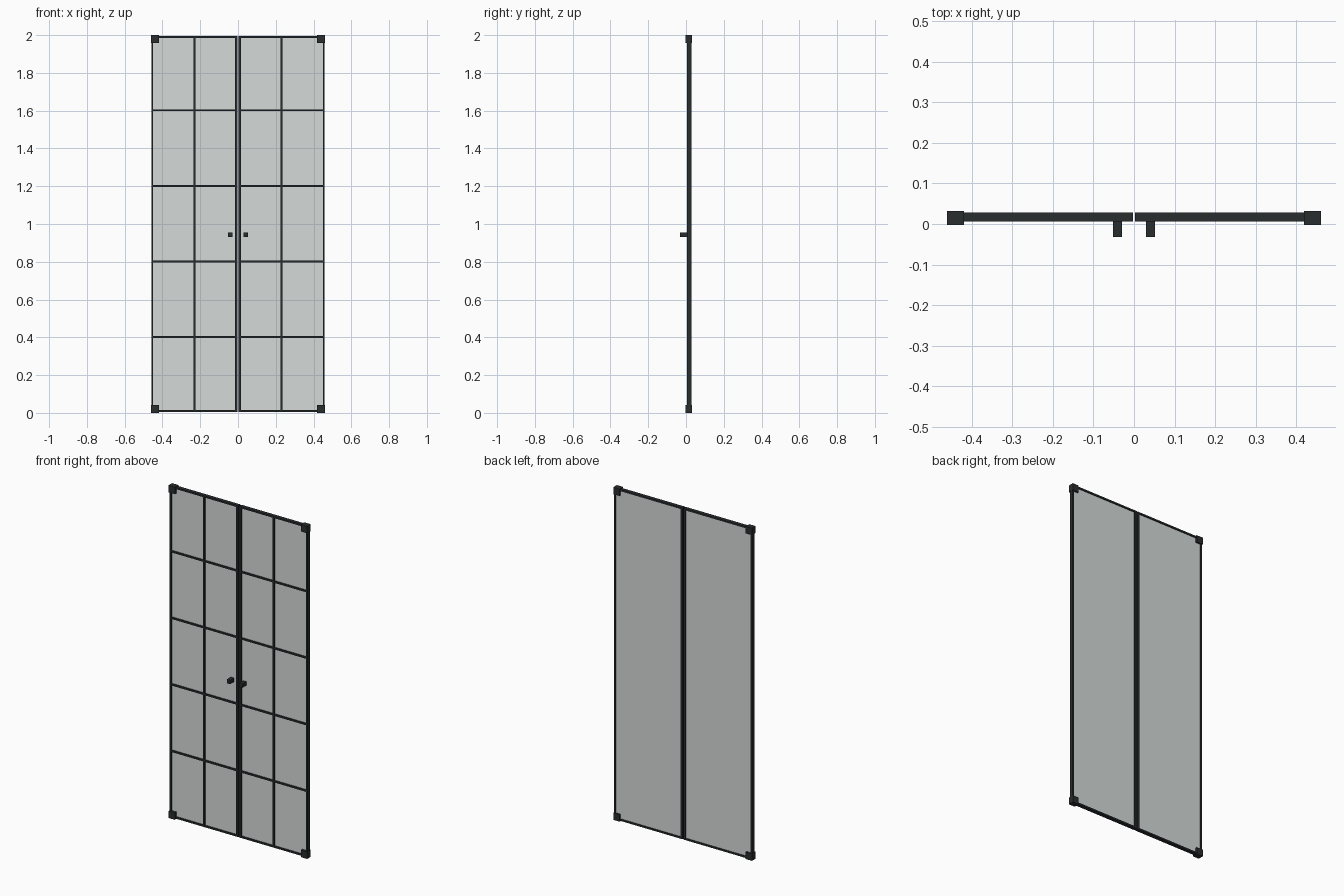
import bpy

if "Cube" in bpy.data.objects:
    bpy.data.objects.remove(bpy.data.objects["Cube"])


def material(name, color):
    mat = bpy.data.materials.new(name)
    mat.diffuse_color = color
    mat.use_nodes = True
    mat.node_tree.nodes["Principled BSDF"].inputs["Base Color"].default_value = mat.diffuse_color
    return mat


DARK = material("dark_metal", (0.022, 0.026, 0.028, 1))
GLASS = material("grey_glass", (0.66, 0.70, 0.69, 1))


def box(name, x, y, z, mat=DARK):
    """Box spanning the given (min, max) range on each axis."""
    bpy.ops.mesh.primitive_cube_add(size=1)
    ob = bpy.context.object
    ob.name = name
    ob.location = [(a + b) / 2 for a, b in (x, y, z)]
    ob.scale = [abs(b - a) for a, b in (x, y, z)]
    bpy.ops.object.transform_apply(location=False, rotation=False, scale=True)
    ob.data.materials.append(mat)
    return ob


INNER, OUTER = 0.003, 0.459        # door leaf extents from the centre line
BOTTOM, TOP = 0.004, 1.996
FRAME_Y = (0.006, 0.028)
BAR = 0.01                         # frame and glazing bar width
STILE = 0.014                      # meeting stile width

for side, s in (("left", -1), ("right", 1)):
    def part(name, x, y, z, mat=DARK):
        return box(f"{side}_{name}", (s * x[0], s * x[1]), y, z, mat)

    # Door frame
    part("meeting_stile", (INNER, INNER + STILE), FRAME_Y, (BOTTOM, TOP))
    part("outer_stile", (OUTER - BAR, OUTER), FRAME_Y, (BOTTOM, TOP))
    rail_x = (INNER + STILE, OUTER - BAR)
    part("bottom_rail", rail_x, FRAME_Y, (BOTTOM, BOTTOM + BAR))
    part("top_rail", rail_x, FRAME_Y, (TOP - BAR, TOP))

    # Glass pane
    part("glass", rail_x, (0.014, 0.022), (BOTTOM + BAR, TOP - BAR), GLASS)

    # Glazing bars on the front of the glass only
    bar_y = (0.006, 0.014)
    mid = (INNER + OUTER) / 2
    part("vertical_bar", (mid - BAR / 2, mid + BAR / 2), bar_y,
         (BOTTOM + BAR, TOP - BAR))
    for i in range(1, 5):
        z = 0.4 * i + 0.002
        part(f"horizontal_bar_{i}", rail_x, bar_y, (z - BAR / 2, z + BAR / 2))

    # Corner pivot hinges
    for level, z in (("bottom", (0, 0.042)), ("top", (1.958, 2.0))):
        part(f"{level}_hinge", (0.419, 0.461), (-0.002, 0.032), z)

    # Knob
    part("knob", (0.03, 0.052), (-0.032, 0.006), (0.931, 0.954))
